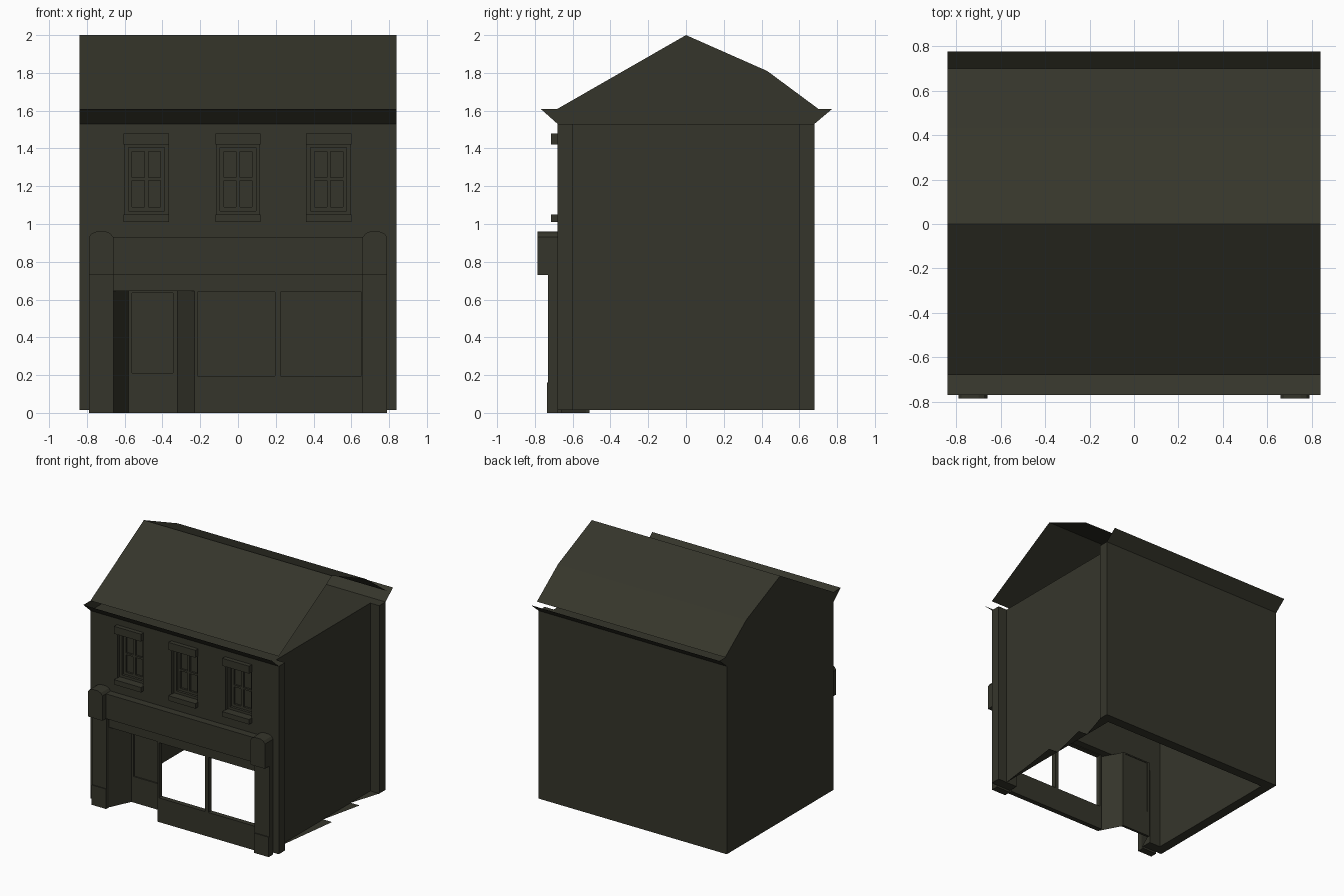
import bpy, bmesh

if "Cube" in bpy.data.objects:
    bpy.data.objects.remove(bpy.data.objects["Cube"])

# One dark olive paint for everything
paint = bpy.data.materials.new("dark_olive")
paint.use_nodes = True
olive = (0.036, 0.036, 0.024, 1)
paint.diffuse_color = olive
paint.node_tree.nodes["Principled BSDF"].inputs["Base Color"].default_value = olive


def finish(name, bm, recalc=True):
    if recalc:
        bmesh.ops.recalc_face_normals(bm, faces=bm.faces[:])
    mesh = bpy.data.meshes.new(name)
    bm.to_mesh(mesh)
    bm.free()
    mesh.materials.append(paint)
    obj = bpy.data.objects.new(name, mesh)
    bpy.context.scene.collection.objects.link(obj)
    return obj


def sheets(name, *polygons):
    bm = bmesh.new()
    for poly in polygons:
        bm.faces.new([bm.verts.new(p) for p in poly])
    return finish(name, bm, False)


def extrude_y(bm, depth):
    new = bmesh.ops.extrude_face_region(bm, geom=bm.faces[:])["geom"]
    verts = [v for v in new if isinstance(v, bmesh.types.BMVert)]
    bmesh.ops.translate(bm, verts=verts, vec=(0, depth, 0))


def slab(name, outline, y0, y1):
    """Solid with an (x, z) outline, running from y0 to y1."""
    bm = bmesh.new()
    bm.faces.new([bm.verts.new((x, y0, z)) for x, z in outline])
    extrude_y(bm, y1 - y0)
    return finish(name, bm)


def box(name, x0, x1, y0, y1, z0, z1):
    return slab(name, [(x0, z0), (x1, z0), (x1, z1), (x0, z1)], y0, y1)


def holed_panel(name, rect, holes, y0, y1):
    """Upright panel with rectangular openings; rectangles are x0, x1, z0, z1."""
    rects = [rect] + holes
    xs = sorted({v for r in rects for v in r[:2]})
    zs = sorted({v for r in rects for v in r[2:]})
    bm = bmesh.new()
    for xa, xb in zip(xs, xs[1:]):
        for za, zb in zip(zs, zs[1:]):
            cx, cz = (xa + xb) / 2, (za + zb) / 2
            if any(h[0] < cx < h[1] and h[2] < cz < h[3] for h in holes):
                continue
            bm.faces.new([bm.verts.new((x, y0, z)) for x, z in
                          ((xa, za), (xb, za), (xb, zb), (xa, zb))])
    bmesh.ops.remove_doubles(bm, verts=bm.verts[:], dist=0.0001)
    extrude_y(bm, y1 - y0)
    return finish(name, bm)


W, D, T = 0.84, 0.68, 0.08        # half width, half depth, wall thickness
BASE, TOP, EAVE = 0.015, 1.53, 1.61
IX, IY = W - T, D - T
window_x = (-0.485, 0, 0.48)

# Walls: solid front, back and left, inner lining only on the right
front_holes = [(c - 0.115, c + 0.115, 1.05, 1.42) for c in window_x]
holed_panel("front_wall", (-W, W, BASE, TOP),
            front_holes + [(-0.66, 0.66, BASE, 0.645)], -D, -IY)
box("back_wall", -W, W, IY, D, BASE, TOP)
box("left_wall", -W, -IX, -IY, IY, BASE, TOP)
sheets("right_lining", [(IX, -IY, BASE), (IX, IY, BASE), (IX, IY, TOP), (IX, -IY, TOP)])
sheets("ceiling", [(-W, -IY, TOP), (IX, -IY, TOP), (IX, IY, TOP), (-W, IY, TOP)])
sheets("broken_floor_edge", *[[(IX, a, BASE), (W, b, BASE), (IX, b, BASE)]
                              for a, b in ((-IY, 0), (0, 0.35), (0.35, IY))])

# Roof skin, sloping eave boards and closed left gable
profile = [(-D, EAVE), (0, 2), (0.43, 1.81), (0.70, EAVE)]


def roof_strip(a, b):
    return [(-W, *a), (W, *a), (W, *b), (-W, *b)]


sheets("roof", *[roof_strip(a, b) for a, b in zip(profile, profile[1:])])
sheets("eave_boards", roof_strip((-0.77, EAVE), (-D, TOP)),
       roof_strip((D, TOP), (0.775, EAVE)))
gable = [(-D, TOP), (-0.77, EAVE)] + profile + [(0.775, EAVE), (D, TOP)]
sheets("left_gable", [(-W, y, z) for y, z in gable])

# Upper windows
for label, c in zip(("right", "middle", "left"), window_x):
    box(label + "_lintel", c - 0.12, c + 0.12, -0.715, -0.66, 1.42, 1.48)
    box(label + "_sill", c - 0.12, c + 0.12, -0.715, -0.62, 1.01, 1.05)
    holed_panel(label + "_window_frame", (c - 0.115, c + 0.115, 1.05, 1.42),
                [(c - 0.095, c + 0.095, 1.07, 1.405)], -0.65, -0.61)
    panes = [(c + x, c + x + 0.065, z, z + 0.14)
             for x in (-0.075, 0.01) for z in (1.09, 1.245)]
    holed_panel(label + "_sash", (c - 0.095, c + 0.095, 1.07, 1.405), panes, -0.63, -0.61)
    box(label + "_glass", c - 0.095, c + 0.095, -0.615, -0.61, 1.07, 1.405)

# Shopfront with two open display windows and a door opening
holed_panel("shopfront", (-0.66, 0.66, 0, 0.73),
            [(-0.66, -0.23, 0, 0.645), (-0.215, 0.195, 0.195, 0.64),
             (0.225, 0.655, 0.195, 0.64)], -0.70, -0.66)
box("fascia", -0.66, 0.66, -0.74, -D, 0.73, 0.93)

# Pilasters with bases and rounded consoles on both ends
for label, s in (("left", 1), ("right", -1)):
    xa, xb = sorted((0.66 * s, 0.79 * s))
    box(label + "_pilaster", xa, xb, -0.73, -D, 0, 0.73)
    box(label + "_pilaster_base", xa, xb, -0.737, -D, 0, 0.16)
    slab(label + "_console",
         [(xa, 0.73), (xb, 0.73), (xb, 0.93), (xb - 0.015, 0.95), (xb - 0.04, 0.96),
          (xa + 0.04, 0.96), (xa + 0.015, 0.95), (xa, 0.93)], -0.785, -0.64)

# Recessed entrance with splayed sides
door_y, head = -0.53, 0.645
outer, inner = ((-0.66, -0.70), (-0.23, -0.70)), ((-0.58, door_y), (-0.32, door_y))
sheets("entrance_sides", *[[(*a, 0), (*b, 0), (*b, head), (*a, head)]
                           for a, b in zip(outer, inner)])
sheets("entrance_soffit", [(*p, head) for p in (outer[0], outer[1], inner[1], inner[0])])
holed_panel("door", (-0.58, -0.32, 0, head), [(-0.56, -0.345, 0.21, 0.635)],
            door_y, door_y + 0.02)
box("door_panel", -0.56, -0.345, door_y + 0.01, door_y + 0.015, 0.21, 0.635)
